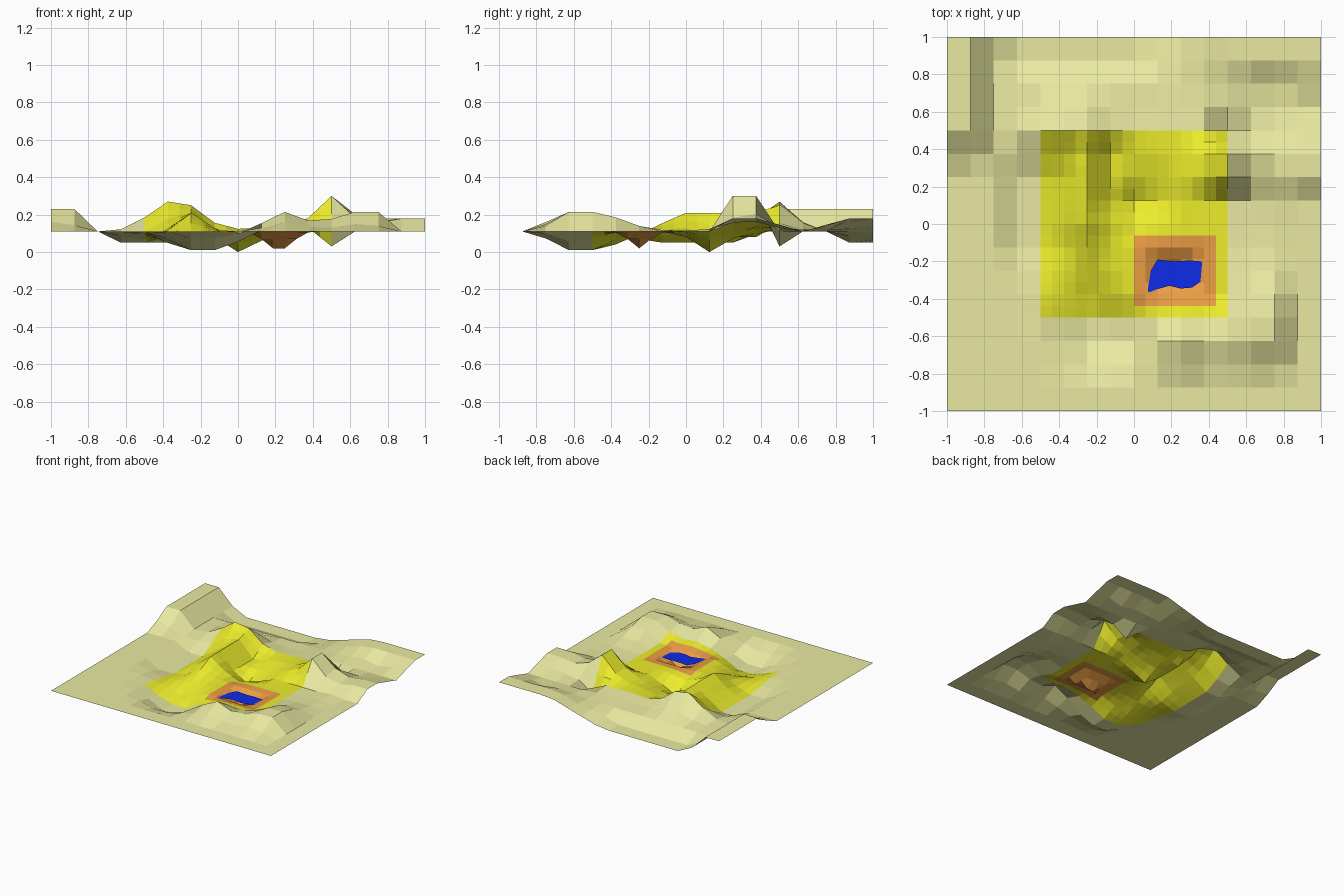
import bpy, bmesh
from math import floor

if "Cube" in bpy.data.objects:
    bpy.data.objects.remove(bpy.data.objects["Cube"])

# Terrain landmarks on a 1/8-unit lattice: (i0, i1, j0, j1, height)
LANDMARKS = [
    (0, 16, 0, 1, .11), (0, 2, 2, 10, .11), (0, 4, 2, 3, .11), (15, 16, 2, 9, .11),  # flat margins
    (0, 1, 12, 16, .23), (2, 2, 11, 16, .11),                        # north-west ridge
    (3, 8, 15, 16, .05), (3, 10, 14, 14, .11),                       # north edge
    (13, 16, 15, 16, .18), (14, 14, 14, 14, .11), (12, 16, 13, 13, .11),  # north-east shelf
    (12, 12, 10, 11, .30), (12, 12, 12, 12, .03), (11, 13, 8, 9, .11),    # east peak
    (15, 16, 10, 11, .18),                                           # east edge
    (5, 5, 12, 12, .27), (6, 6, 12, 12, .25), (6, 6, 8, 11, .21),    # yellow ridge
    (5, 5, 10, 10, .13), (7, 7, 9, 11, .08), (8, 8, 9, 9, .0), (9, 11, 12, 12, .13),
    (3, 4, 7, 10, .05), (6, 7, 3, 4, .01),                           # west and south dips
    (10, 10, 2, 2, .16), (10, 10, 3, 3, .215),                       # south hill
    (13, 14, 3, 4, .215), (13, 14, 5, 5, .185),                      # south-east hill
    (8, 12, 5, 7, .11),                                              # pond surroundings
]


def build_lattice():
    fixed = {}
    for i0, i1, j0, j1, z in LANDMARKS:
        for i in range(i0, i1 + 1):
            for j in range(j0, j1 + 1):
                fixed[i, j] = z
    full = {}
    for i in range(17):
        for j in range(17):
            if (i, j) in fixed:
                full[i, j] = fixed[i, j]
                continue
            total, weight = 0.0, 0.0
            for (a, b), z in fixed.items():
                w = ((a - i) ** 2 + (b - j) ** 2) ** -1.75
                total += w * z
                weight += w
            full[i, j] = total / weight
    return full


LATTICE = build_lattice()


def height(x, y):
    u, v = (x + 1) * 8, (y + 1) * 8
    i, j = min(floor(u), 15), min(floor(v), 15)
    u, v = u - i, v - j
    a = LATTICE[i, j] * (1 - u) + LATTICE[i + 1, j] * u
    b = LATTICE[i, j + 1] * (1 - u) + LATTICE[i + 1, j + 1] * u
    return a * (1 - v) + b * v


def pit_height(x, y):
    # stepped bowl: rim, sloping bank, floor
    d = min(x, .4375 - x, y + .4375, -.0625 - y)
    if d < .03:
        return height(x, y)
    if d < .09:
        return .105
    return .07 if d < .14 else .02


def finish(bm, name, color):
    me = bpy.data.meshes.new(name)
    bm.to_mesh(me)
    bm.free()
    ob = bpy.data.objects.new(name, me)
    bpy.context.collection.objects.link(ob)
    mat = bpy.data.materials.new(name + "_color")
    mat.diffuse_color = (*color, 1)
    mat.use_nodes = True
    mat.node_tree.nodes["Principled BSDF"].inputs["Base Color"].default_value = mat.diffuse_color
    me.materials.append(mat)
    return ob


def patch(name, x0, x1, y0, y1, step, func, color, hole=None):
    bm = bmesh.new()
    nx, ny = round((x1 - x0) / step), round((y1 - y0) / step)
    vs = {}
    for i in range(nx + 1):
        for j in range(ny + 1):
            x, y = x0 + i * step, y0 + j * step
            vs[i, j] = bm.verts.new((x, y, func(x, y)))
    for i in range(nx):
        for j in range(ny):
            cx, cy = x0 + (i + .5) * step, y0 + (j + .5) * step
            if hole and hole[0] < cx < hole[1] and hole[2] < cy < hole[3]:
                continue
            bm.faces.new((vs[i, j], vs[i + 1, j], vs[i + 1, j + 1], vs[i, j + 1]))
    bmesh.ops.delete(bm, geom=[v for v in bm.verts if not v.link_faces], context='VERTS')
    return finish(bm, name, color)


YELLOW = (-.5, .5, -.5, .5)
ORANGE = (0, .4375, -.4375, -.0625)

# Nested terrain levels, coarse to fine
patch("outer_terrain", -1, 1, -1, 1, .125, height, (.82, .82, .36), YELLOW)
patch("inner_terrain", *YELLOW, .0625, height, (.85, .85, .025), ORANGE)
patch("pond_bank", *ORANGE, .0625, pit_height, (.84, .34, .06))

# Water surface
bm = bmesh.new()
shore = [(.07, -.37), (.12, -.35), (.19, -.33), (.25, -.345), (.31, -.34), (.355, -.31),
         (.365, -.20), (.30, -.195), (.22, -.20), (.125, -.19), (.09, -.25)]
bm.faces.new([bm.verts.new((x, y, .098)) for x, y in shore])
finish(bm, "water", (.004, .025, .82))
